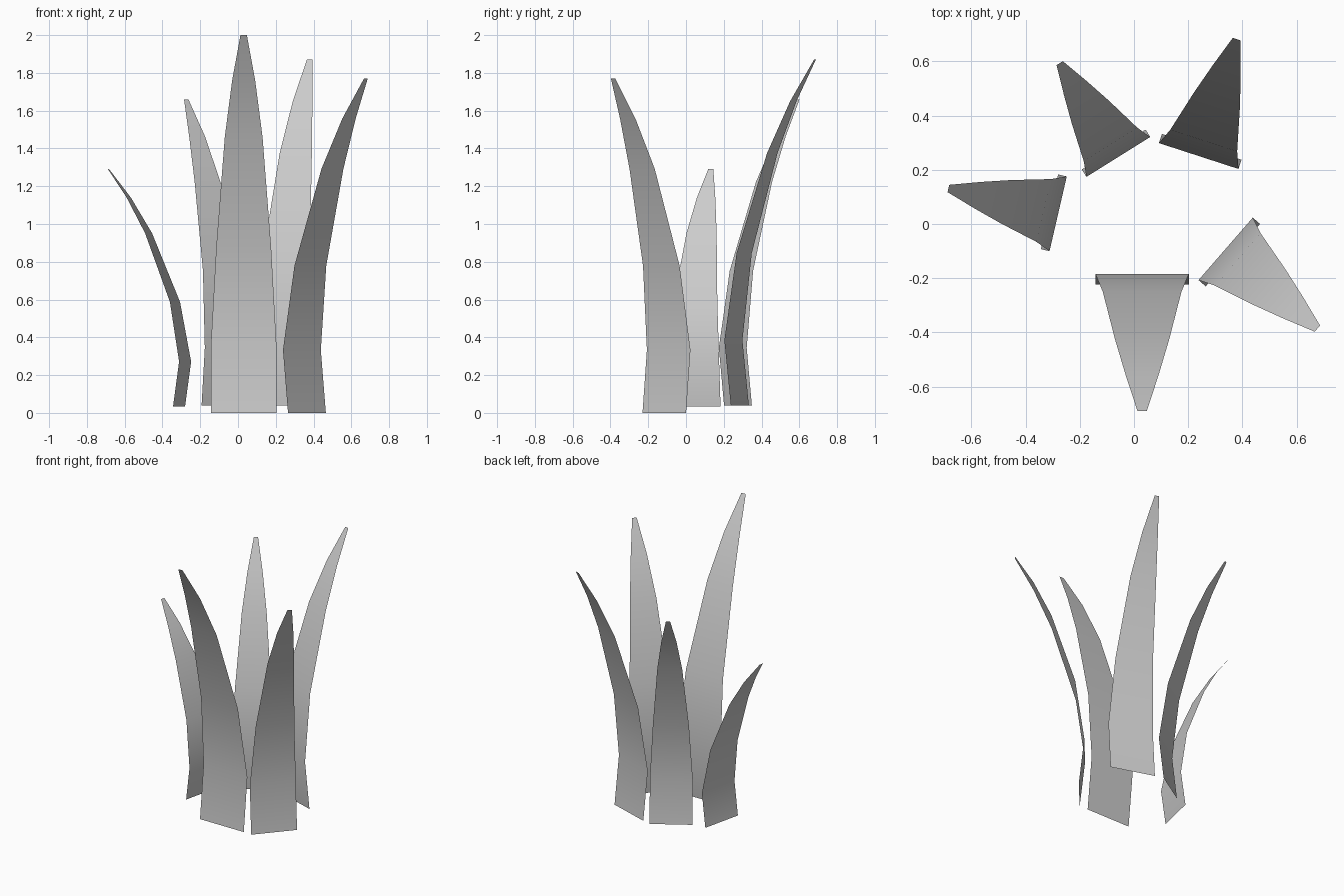
import bpy
from math import cos, sin, radians

if "Cube" in bpy.data.objects:
    bpy.data.objects.remove(bpy.data.objects["Cube"])

# Shared blade profile: (height fraction, outward lean, width) from base to tip
PROFILE = [(0, 0, 0.345), (0.188, -0.04, 0.345), (0.44, 0.027, 0.29),
           (0.73, 0.202, 0.20), (0.88, 0.333, 0.122), (1, 0.467, 0.034)]


def blade(name, base, z0, z1, scale, angle):
    """Thin leaf strip leaning outward along the given compass angle."""
    dx, dy = cos(radians(angle)), sin(radians(angle))
    verts = []
    for t, lean, width in PROFILE:
        x, y = base[0] + dx * lean * scale, base[1] + dy * lean * scale
        h = width * scale / 2
        z = z0 + t * (z1 - z0)
        verts += [(x + dy * h, y - dx * h, z), (x - dy * h, y + dx * h, z)]
    faces = [(i, i + 1, i + 3, i + 2) for i in range(0, len(verts) - 2, 2)]
    mesh = bpy.data.meshes.new(name)
    mesh.from_pydata(verts, [], faces)
    mesh.shade_smooth()
    obj = bpy.data.objects.new(name, mesh)
    bpy.context.collection.objects.link(obj)
    return obj


# Ring of five blades
blade("front_blade", (0.03, -0.224), 0.0, 2.0, 1.0, -90)
blade("right_blade", (0.365, -0.115), 0.0, 1.77, 0.885, -41)
blade("back_right_blade", (0.25, 0.285), 0.04, 1.87, 0.895, 72)
blade("back_left_blade", (-0.075, 0.275), 0.04, 1.66, 0.805, 122)
blade("left_blade", (-0.312, 0.045), 0.035, 1.29, 0.82, 167)
